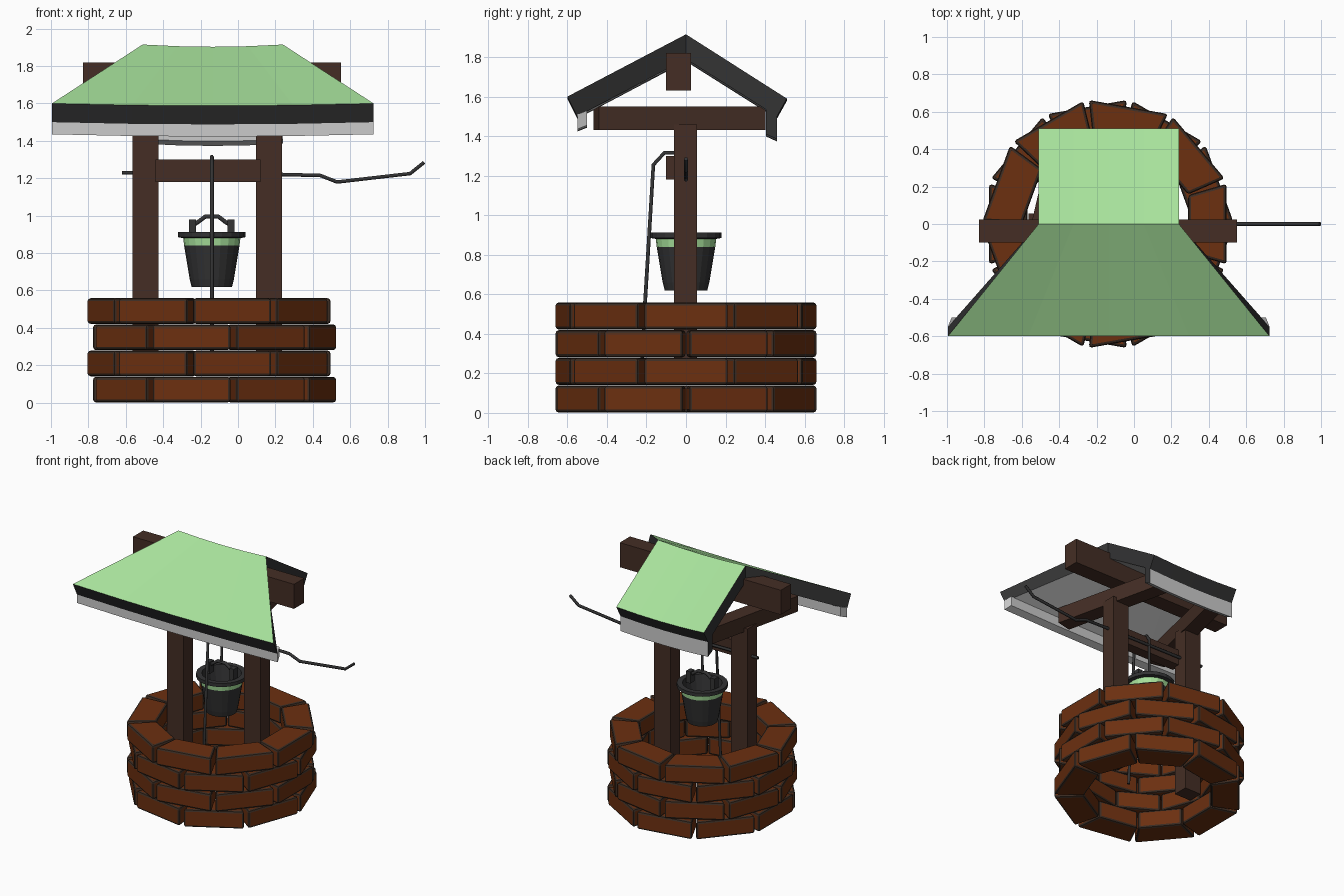
import bpy, bmesh, math
from mathutils import Matrix, Vector

cube = bpy.data.objects.get("Cube")
if cube:
    bpy.data.objects.remove(cube, do_unlink=True)


def material(name, r, g, b):
    m = bpy.data.materials.new(name)
    m.use_nodes = True
    m.diffuse_color = (r, g, b, 1)
    m.node_tree.nodes["Principled BSDF"].inputs["Base Color"].default_value = (r, g, b, 1)
    return m


BRICK = material("brick brown", .15, .029, .005)
EDGE = material("brick edge", .045, .026, .017)
WOOD = material("dark wood", .058, .027, .018)
IRON = material("charcoal", .033, .033, .034)
GREEN = material("pale green", .39, .76, .33)
GREY = material("light grey", .6, .6, .6)

CX = -.14  # well axis


def finish(name, bm, *mats):
    bmesh.ops.recalc_face_normals(bm, faces=bm.faces)
    me = bpy.data.meshes.new(name)
    bm.to_mesh(me)
    bm.free()
    for m in mats:
        me.materials.append(m)
    ob = bpy.data.objects.new(name, me)
    bpy.context.collection.objects.link(ob)
    return ob


def box(name, x, y, z, mat, turn=0):
    """Box from (min, max) ranges, turned about its own vertical axis."""
    bm = bmesh.new()
    bmesh.ops.create_cube(bm, size=1)
    size = Vector([r[1] - r[0] for r in (x, y, z)])
    mid = Vector([(r[0] + r[1]) / 2 for r in (x, y, z)])
    bm.transform(Matrix.LocRotScale(mid, Matrix.Rotation(turn, 3, 'Z'), size))
    return finish(name, bm, mat)


def rod(name, points, radius, mat):
    cu = bpy.data.curves.new(name, 'CURVE')
    cu.dimensions = '3D'
    cu.bevel_depth = radius
    cu.bevel_resolution = 1
    cu.use_fill_caps = True
    sp = cu.splines.new('POLY')
    sp.points.add(len(points) - 1)
    for p, co in zip(sp.points, points):
        p.co = (*co, 1)
    cu.materials.append(mat)
    ob = bpy.data.objects.new(name, cu)
    bpy.context.collection.objects.link(ob)


# Well wall: four staggered rings of bevelled bricks, tapered inwards
ROWS, COUNT, HEIGHT = 4, 9, .14
for row in range(ROWS):
    bm = bmesh.new()
    for i in range(COUNT):
        angle = math.tau * (i + (.5 if row % 2 == 0 else 0)) / COUNT
        new = bmesh.ops.create_cube(bm, size=1)["verts"]
        for v in new:
            outer = v.co.x > 0
            v.co.x = .635 if outer else .43
            v.co.y *= .43 if outer else .31
            v.co.z = (row + .5 + v.co.z * .98) * HEIGHT
        bmesh.ops.transform(bm, verts=new,
                            matrix=Matrix.Translation((CX, 0, 0)) @ Matrix.Rotation(angle, 4, 'Z'))
    ring = finish(f"brick_ring_{row + 1}", bm, BRICK, EDGE)
    bev = ring.modifiers.new("worn edges", 'BEVEL')
    bev.width = .016
    bev.segments = 2
    bev.material = 1

# Timber frame: posts with splayed roof braces, winding beam, ridge beam
for side, label in ((1, "left"), (-1, "right")):
    x = -.165 + side * .33
    box(label + "_post", (x - .07, x + .07), (-.06, .055), (.15, 1.46), WOOD)
    box(label + "_brace", (x - .06, x + .06), (-.465, .4), (1.43, 1.55), WOOD, side * math.radians(13))
box("winding_beam", (-.44, .12), (-.1, -.02), (1.18, 1.3), WOOD)
box("ridge_beam", (-.83, .55), (-.1, .025), (1.63, 1.82), WOOD)

# Roof: sagging folded slab, wide at the front eave; profile is (y, z, half width)
PROFILE = [(-.6, 1.6, .86), (0, 1.915, .375), (.51, 1.59, .375),
           (.46, 1.5, .375), (0, 1.79, .375), (-.55, 1.5, .86)]
ROOF_X, STEPS = -.135, 4


def strip(bm, profile, tints, end_tint):
    """Loft a closed profile across the roof width; tints colour each side."""
    cols = []
    for s in range(STEPS + 1):
        t = 2 * s / STEPS - 1
        cols.append([bm.verts.new((ROOF_X + t * w, y, z - .012 * (1 - t * t)))
                     for y, z, w in profile])
    n = len(profile)
    for a, b in zip(cols, cols[1:]):
        for k in range(n):
            j = (k + 1) % n
            bm.faces.new((a[k], a[j], b[j], b[k])).material_index = tints[k]
    for col in (cols[0], cols[-1]):
        pieces = [col] if n == 4 else [[col[0], col[1], col[4], col[5]], col[1:5]]
        for p in pieces:
            bm.faces.new(p).material_index = end_tint


bm = bmesh.new()
strip(bm, PROFILE, (0, 0, 1, 2, 2, 1), 1)
finish("roof", bm, GREEN, IRON, GREY)

# Eave boards hanging under the slab
bm = bmesh.new()
strip(bm, [(-.55, 1.51, .86), (-.5, 1.53, .84), (-.5, 1.455, .84), (-.55, 1.435, .86)], (0,) * 4, 0)
finish("front_eave_board", bm, GREY)
bm = bmesh.new()
strip(bm, [(.46, 1.51, .375), (.405, 1.55, .375), (.405, 1.41, .375), (.46, 1.385, .375)], (0,) * 4, 1)
finish("back_eave_board", bm, GREY, IRON)

# Bucket: open turned shell with a painted band below the rim
SHELL = [(0, .62), (.108, .62), (.118, .66), (.148, .84), (.153, .88), (.18, .885),
         (.18, .912), (.14, .912), (.1, .65), (0, .65)]
SIDES = 20
bm = bmesh.new()
outline = [bm.verts.new((CX + r, 0, z)) for r, z in SHELL]
edges = [bm.edges.new(pair) for pair in zip(outline, outline[1:])]
bmesh.ops.spin(bm, geom=outline + edges, cent=(CX, 0, 0), axis=(0, 0, 1),
               angle=math.tau, steps=SIDES)
bmesh.ops.remove_doubles(bm, verts=bm.verts, dist=.0005)
for f in bm.faces:
    c = f.calc_center_median()
    if .84 < c.z < .88 and math.hypot(c.x - CX, c.y) > .145:
        f.material_index = 1
finish("bucket", bm, IRON, GREEN)
for side, label in ((1, "left"), (-1, "right")):
    x = CX + side * .103
    box(label + "_bucket_lug", (x - .018, x + .018), (-.025, .025), (.89, .98), IRON)
rod("bucket_handle", [(CX + dx, 0, z) for dx, z in
                      ((-.1, .95), (-.075, .965), (-.035, .995), (.035, .995), (.075, .965), (.1, .95))],
    .013, IRON)

# Rope over the beam and iron crank
rod("rope", [(CX, y, z) for y, z in ((0, .99), (0, 1.27), (-.03, 1.315), (-.11, 1.315),
                                     (-.165, 1.255), (-.207, .56), (-.225, .2))], .011, IRON)
rod("crank", [(-.62, 0, 1.23), (.24, 0, 1.22), (.44, 0, 1.215), (.53, 0, 1.18),
              (.92, 0, 1.225), (.995, 0, 1.285)], .011, IRON)
